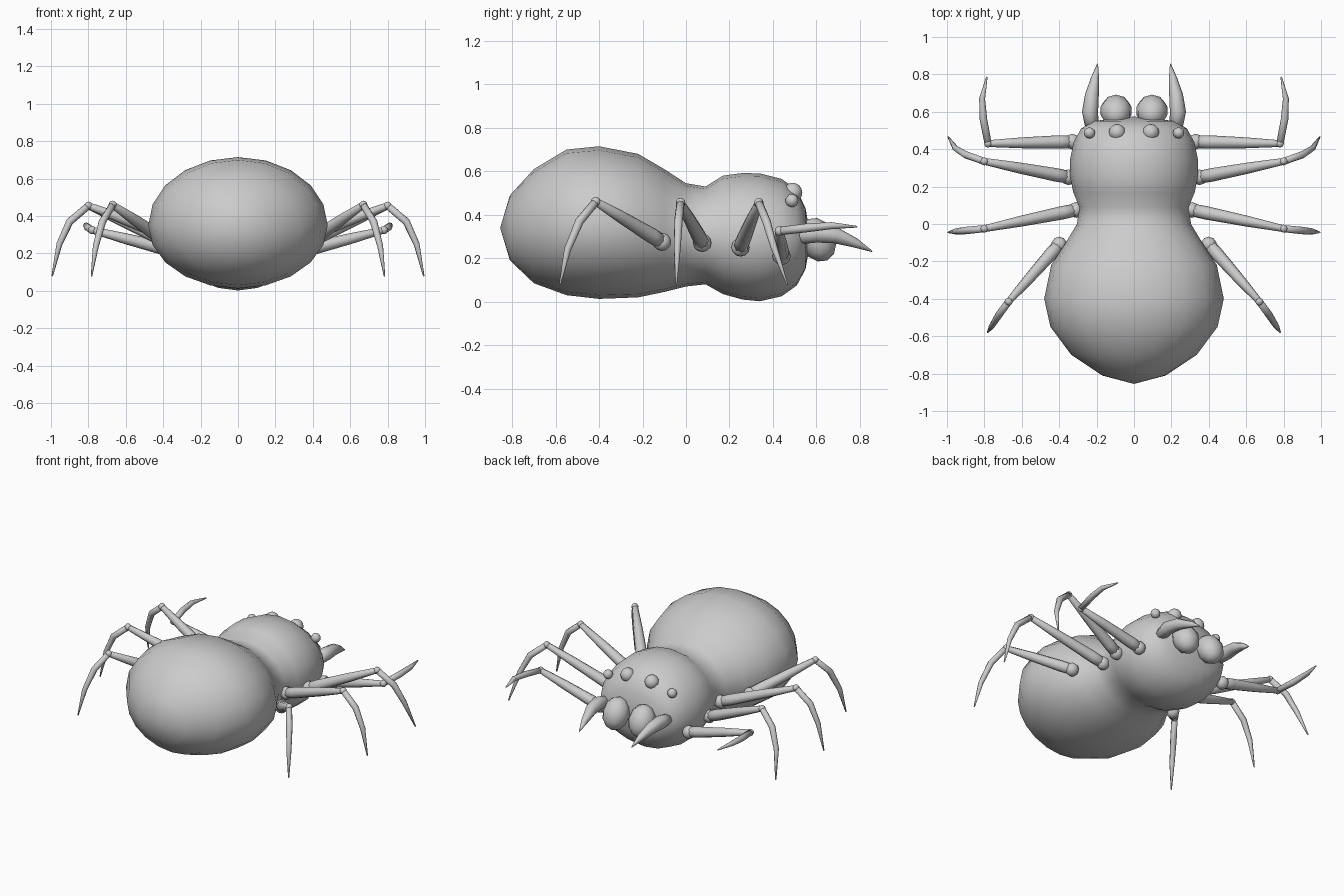
import bpy, bmesh, math
from mathutils import Vector, Matrix

if "Cube" in bpy.data.objects:
    bpy.data.objects.remove(bpy.data.objects["Cube"])

grey = bpy.data.materials.new("plain grey")
grey.diffuse_color = (0.6, 0.6, 0.6, 1)
grey.use_nodes = True
grey.node_tree.nodes["Principled BSDF"].inputs["Base Color"].default_value = grey.diffuse_color


def finish(name, bm, mirror=False):
    bmesh.ops.recalc_face_normals(bm, faces=bm.faces[:])
    for f in bm.faces:
        f.smooth = True
    me = bpy.data.meshes.new(name)
    bm.to_mesh(me)
    bm.free()
    me.materials.append(grey)
    ob = bpy.data.objects.new(name, me)
    bpy.context.collection.objects.link(ob)
    if mirror:
        mod = ob.modifiers.new("mirror", 'MIRROR')
        mod.use_mirror_merge = False
    return ob


def skin(bm, rings, start, end):
    """Bridge rings of points and close both ends to a point."""
    vs = [[bm.verts.new(p) for p in r] for r in rings]
    n = len(vs[0])
    for a, b in zip(vs, vs[1:]):
        for i in range(n):
            j = (i + 1) % n
            bm.faces.new((a[i], a[j], b[j], b[i]))
    for ring, p in ((vs[0], start), (vs[-1], end)):
        c = bm.verts.new(p)
        for i in range(n):
            bm.faces.new((ring[i], ring[(i + 1) % n], c))


def tube(bm, pts, radii, n=8):
    """Tapered limb through the given points."""
    pts = [Vector(p) for p in pts]
    rings = []
    for k, (p, r) in enumerate(zip(pts, radii)):
        d1 = (pts[k] - pts[k - 1]).normalized() if k else Vector()
        d2 = (pts[k + 1] - pts[k]).normalized() if k < len(pts) - 1 else Vector()
        d = (d1 + d2).normalized()
        # carried side direction keeps the rings from twisting
        ref = rings[-1][0] - pts[k - 1] if k else d.orthogonal()
        u = (ref - d * ref.dot(d)).normalized()
        v = d.cross(u)
        rings.append([p + r * (u * math.cos(t) + v * math.sin(t))
                      for t in (2 * math.pi * i / n for i in range(n))])
    d0 = (pts[0] - pts[1]).normalized()
    d1 = (pts[-1] - pts[-2]).normalized()
    skin(bm, rings, pts[0] + d0 * radii[0] * 0.4, pts[-1] + d1 * radii[-1])


def ball(bm, loc, scale, tilt=0.0, u=12, v=8):
    m = (Matrix.Translation(loc) @ Matrix.Rotation(tilt, 4, 'X')
         @ Matrix.Diagonal((*scale, 1)))
    bmesh.ops.create_uvsphere(bm, u_segments=u, v_segments=v, radius=1, matrix=m)


# body: abdomen, waist and head as one shell (y, half width, bottom, top)
profile = [
    (-0.81, 0.17, 0.19, 0.49), (-0.70, 0.335, 0.085, 0.61),
    (-0.55, 0.447, 0.03, 0.70), (-0.40, 0.48, 0.013, 0.715),
    (-0.22, 0.443, 0.02, 0.68), (-0.10, 0.365, 0.045, 0.61),
    (0.00, 0.305, 0.07, 0.545), (0.09, 0.292, 0.08, 0.53),
    (0.17, 0.325, 0.035, 0.58), (0.26, 0.343, 0.01, 0.592),
    (0.34, 0.343, 0.002, 0.59), (0.44, 0.322, 0.025, 0.565),
    (0.51, 0.283, 0.075, 0.515), (0.55, 0.225, 0.15, 0.43)]
rings = []
N = 20
for y, w, lo, hi in profile:
    mid = lo + (hi - lo) * 0.48
    ring = []
    for i in range(N):
        a = 2 * math.pi * i / N
        s = math.sin(a)
        ring.append((w * math.cos(a), y, mid + s * ((hi - mid) if s > 0 else (mid - lo))))
    rings.append(ring)
bm = bmesh.new()
skin(bm, rings, (0, -0.855, 0.34), (0, 0.575, 0.29))
finish("body", bm)

# legs: hip, knee, two shin points, tip
legs = {
    "front_leg": [(0.33, 0.44, 0.21), (0.78, 0.43, 0.325), (0.805, 0.56, 0.34),
                  (0.812, 0.67, 0.35), (0.787, 0.785, 0.345)],
    "second_leg": [(0.35, 0.25, 0.25), (0.80, 0.335, 0.455), (0.90, 0.37, 0.37),
                   (0.955, 0.405, 0.25), (0.993, 0.465, 0.08)],
    "third_leg": [(0.31, 0.075, 0.27), (0.80, -0.025, 0.455), (0.90, -0.035, 0.37),
                  (0.955, -0.04, 0.25), (0.993, -0.045, 0.08)],
    "rear_leg": [(0.40, -0.11, 0.275), (0.67, -0.415, 0.46), (0.725, -0.49, 0.37),
                 (0.76, -0.545, 0.24), (0.783, -0.58, 0.08)]}
for name, (hip, knee, s1, s2, tip) in legs.items():
    bm = bmesh.new()
    h, k = Vector(hip), Vector(knee)
    tube(bm, [h, h.lerp(k, 0.15), h.lerp(k, 0.6), k], [0.034, 0.036, 0.029, 0.018])
    tube(bm, [knee, s1, s2, tip], [0.019, 0.02, 0.016, 0.004])
    ball(bm, h, (0.042, 0.042, 0.042), u=10, v=6)
    ball(bm, k, (0.022, 0.022, 0.022), u=8, v=6)
    finish(name, bm, True)

# jaws: paired bulbs below the head front
bm = bmesh.new()
ball(bm, (0.096, 0.605, 0.285), (0.086, 0.082, 0.105), math.radians(25), 10, 6)
finish("jaw", bm, True)

# curved pincers beside the jaws
bm = bmesh.new()
tube(bm, [(0.225, 0.52, 0.30), (0.235, 0.60, 0.315), (0.225, 0.69, 0.305),
          (0.208, 0.78, 0.27), (0.195, 0.855, 0.232)],
     [0.036, 0.043, 0.037, 0.022, 0.003])
finish("pincer", bm, True)

# eyes: two large inner, two small outer
bm = bmesh.new()
ball(bm, (0.09, 0.49, 0.502), (0.045, 0.045, 0.045))
ball(bm, (0.238, 0.487, 0.465), (0.03, 0.03, 0.03))
finish("eyes", bm, True)
